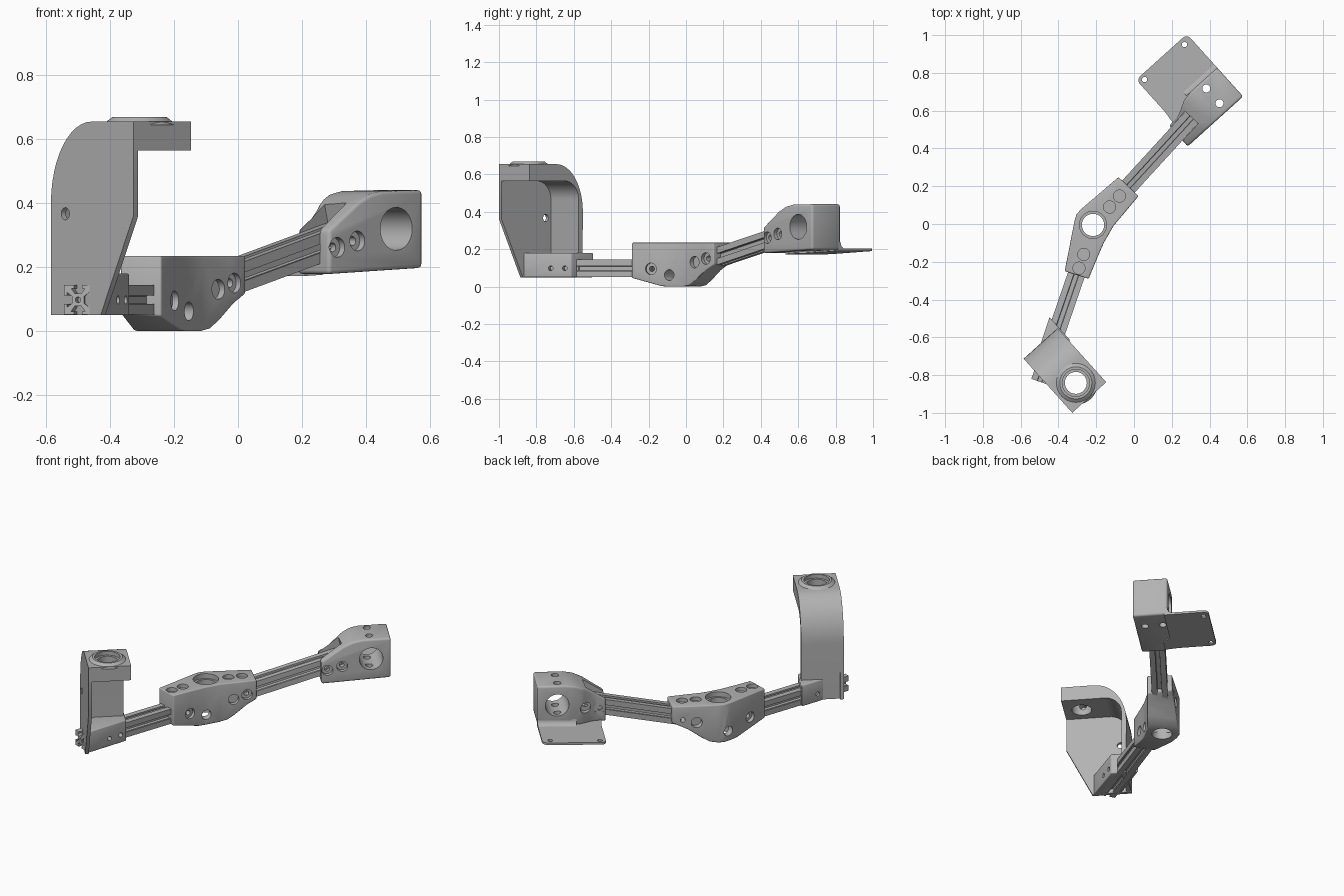
import bpy, bmesh, math
from mathutils import Vector as V

if "Cube" in bpy.data.objects:
    bpy.data.objects.remove(bpy.data.objects["Cube"])

grey = bpy.data.materials.new("grey plastic")
grey.use_nodes = True
grey.diffuse_color = (0.45, 0.45, 0.45, 1)
grey.node_tree.nodes["Principled BSDF"].inputs["Base Color"].default_value = (0.45, 0.45, 0.45, 1)
Z = V((0, 0, 1))


def finish(bm, name):
    bmesh.ops.recalc_face_normals(bm, faces=bm.faces)
    me = bpy.data.meshes.new(name)
    bm.to_mesh(me)
    bm.free()
    me.materials.append(grey)
    ob = bpy.data.objects.new(name, me)
    bpy.context.collection.objects.link(ob)
    return ob


def prism(name, pts, o, a, b, c):
    """Polygon in the plane (a, b) at o, extruded by the vector c."""
    bm = bmesh.new()
    f = bm.faces.new([bm.verts.new(o + a * p + b * q) for p, q in pts])
    top = bmesh.ops.extrude_face_region(bm, geom=[f])["geom"]
    bmesh.ops.translate(bm, vec=c, verts=[g for g in top if isinstance(g, bmesh.types.BMVert)])
    return finish(bm, name)


def rod(p, d, r, length, r2=None, name="cutter"):
    """Cylinder or cone starting at p and running along d."""
    bm = bmesh.new()
    bmesh.ops.create_cone(bm, cap_ends=True, segments=40, radius1=r,
                          radius2=r if r2 is None else r2, depth=length)
    rot = Z.rotation_difference(d).to_matrix()
    for v in bm.verts:
        v.co = rot @ (v.co + Z * length / 2) + p
    return finish(bm, name)


def volume(me):
    bm = bmesh.new()
    bm.from_mesh(me)
    size = bm.calc_volume()
    bm.free()
    return size


def bake(ob):
    """Apply the modifiers and weld stray points; keep the old mesh if the part collapsed."""
    dg = bpy.context.evaluated_depsgraph_get()
    me = bpy.data.meshes.new_from_object(ob.evaluated_get(dg))
    bm = bmesh.new()
    bm.from_mesh(me)
    bmesh.ops.remove_doubles(bm, verts=bm.verts, dist=0.0001)
    bm.to_mesh(me)
    bm.free()
    ob.modifiers.clear()
    if volume(me) > 0.2 * volume(ob.data):
        ob.data = me


def combine(ob, tools, op="DIFFERENCE"):
    """One exact boolean with all tools together."""
    group = bpy.data.collections.new("cutters")
    bpy.context.scene.collection.children.link(group)
    for t in tools:
        t.hide_render = True
        group.objects.link(t)
    m = ob.modifiers.new("cut", "BOOLEAN")
    m.operation, m.solver, m.operand_type, m.collection = op, "EXACT", "COLLECTION", group
    bake(ob)
    for t in tools:
        bpy.data.objects.remove(t)
    bpy.data.collections.remove(group)


def bevel(ob, width):
    m = ob.modifiers.new("round", "BEVEL")
    m.width, m.segments, m.limit_method, m.angle_limit = width, 3, "ANGLE", math.radians(40)
    bake(ob)


def arc(cx, cy, rx, ry, a0, a1, n=12):
    ang = [math.radians(a0 + (a1 - a0) * i / n) for i in range(n + 1)]
    return [(cx + rx * math.cos(t), cy + ry * math.sin(t)) for t in ang]


def screw(p, d, wall, r=0.031):
    """Cutters for a cross hole with a counterbore on both sides."""
    return [rod(p - d * 0.25, d, 0.014, 0.5)] + [rod(p + d * wall * s, d * s, r, 0.12) for s in (1, -1)]


# Slotted bars
def bar(name, o, side, up, run):
    h = 0.046
    half = [(h, 0.013), (h - 0.01, 0.013), (h - 0.01, 0.023), (h - 0.026, 0.011)]
    edge = [(h, -h)] + [(x, -y) for x, y in half] + half[::-1]
    pts = []
    for k in range(4):
        c, s = (1, 0, -1, 0)[k], (0, 1, 0, -1)[k]
        pts += [(x * c - y * s, x * s + y * c) for x, y in edge]
    ob = prism(name, pts, o, side, up, run)
    d = run.normalized()
    combine(ob, [rod(o - d * 0.01, d, 0.009, 0.06), rod(o + run + d * 0.01, -d, 0.009, 0.06)])


d1 = V((0.325, 0.946, 0)).normalized()
n1 = V((d1.y, -d1.x, 0))
start1 = V((-0.5, -0.835, 0.098))
bar("lower_bar", start1, n1, Z, d1 * 0.7)

flat2 = V((0.675, 0.738, 0)).normalized()
n2 = V((flat2.y, -flat2.x, 0))
d2 = (flat2 + Z * 0.25).normalized()
up2 = n2.cross(d2)
end2 = V((0.32, 0.58, 0.294))
bar("upper_bar", end2, n2, up2, d2 * -0.63)

# Middle joint: bent plan intersected with a side profile
plan = [(-0.367, -0.25), (-0.24, -0.29), (-0.197, -0.185), (-0.16, -0.1), (-0.108, -0.01),
        (-0.026, 0.088), (0.024, 0.148), (-0.082, 0.248), (-0.275, 0.083), (-0.302, 0.055), (-0.315, 0.016)]
joint = prism("middle_joint", plan, V((0, 0, -0.05)), V((1, 0, 0)), V((0, 1, 0)), Z * 0.4)
g = V((0.5, 0.866, 0))
gn = V((0.866, -0.5, 0))
hub = V((-0.217, -0.005, 0))
side = [(-0.4, 0.235), (-0.4, 0.08), (-0.28, 0.052), (-0.09, 0.003), (-0.05, 0), (0.04, 0), (0.085, 0.008),
        (0.13, 0.035), (0.2, 0.088), (0.27, 0.125), (0.4, 0.17), (0.4, 0.235)]
combine(joint, [prism("cutter", side, hub - gn * 0.4, g, Z, gn * 0.8)], "INTERSECT")
bevel(joint, 0.009)
cross = V((0.8, -0.6, 0))
tools = [rod(hub - Z * 0.1, Z, 0.059, 0.5), rod(hub + Z * 0.205, Z, 0.072, 0.1),
         rod(V((-0.14, -0.1, 0.062)) - cross * 0.4, cross, 0.029, 0.6)]
low = V((-0.303, -0.268, 0.095))
high = V((-0.026, 0.203, 0.166))
for s in (-0.062, -0.14):
    tools += screw(high + (flat2 + Z * 0.25) * s, n2, 0.056)
tools += screw(low + d1 * 0.11, n1, 0.056)
tools.append(rod(low + d1 * 0.036 - n1 * 0.2, n1, 0.014, 0.4))
for p in (low + d1 * 0.036, low + d1 * 0.113, high - flat2 * 0.075, high - flat2 * 0.153):
    tools.append(rod(V((p.x, p.y, 0.212)), Z, 0.032, 0.1))
combine(joint, tools)

# Shared directions of both end brackets
u = V((0.743, 0.669, 0)).normalized()
v = V((-u.y, u.x, 0))

# End bracket: solid head that tapers to a sleeve
O = V((0.578, 0.675, 0))
tilt = u + Z * 0.05


def at(a, b, z):
    return O + u * a + v * b + Z * z


head = prism("end_bracket", [(-0.395, 0), (0, 0), (0, 0.205), (-0.19, 0.205), (-0.25, 0.193),
                             (-0.3, 0.165), (-0.34, 0.148), (-0.395, 0.148)], O, u, v, Z * 0.6)
prof = [(-0.5, 0.173), (0.1, 0.203), (0.1, 0.443), (-0.165, 0.438), (-0.22, 0.427),
        (-0.275, 0.4), (-0.5, 0.242)]
combine(head, [prism("cutter", prof, O - v * 0.1, u, Z, v * 0.5)], "INTERSECT")
bevel(head, 0.012)
tools = [prism("cutter", [(-0.047, -0.047), (0.047, -0.047), (0.047, 0.2), (-0.047, 0.2)],
               end2 + d2 * 0.004, n2, up2, d2 * -0.4),
         rod(at(-0.112, -0.1, 0.32), v, 0.067, 0.5)]
for b in (0.057, 0.162):
    tools.append(rod(at(-0.117, b, 0.1), Z, 0.021, 0.5))
for a, z in ((-0.36, 0.262), (-0.276, 0.282)):
    tools += screw(at(a, 0.085, z), v, 0.062)
combine(head, tools)

# Mounting plate with rounded outer corners and a fillet to the head
r = 0.03
flange = [(0, 0.185), *arc(-r, 0.445 - r, r, r, 0, 90, 6), *arc(-0.362 + r, 0.445 - r, r, r, 90, 180, 6),
          (-0.362, 0.22), (-0.37, 0.14), (-0.3, 0.14), (-0.25, 0.185)]
plate = prism("mounting_plate", flange, O + Z * 0.191, tilt, v, Z * 0.013)
combine(plate, [rod(at(a, b, 0.1), Z, 0.014, 0.2) for a, b in ((-0.047, 0.412), (-0.328, 0.416))])
fillet = [(0.19, 0.198), (0.19, 0.24), *arc(0.24, 0.238, 0.036, 0.036, 180, 270, 6), (0.24, 0.198)]
prism("plate_fillet", fillet, O, v, Z, tilt * -0.22)

# Tall bracket: curved sheet that bends into a thick top
W = V((-0.583, -0.712, 0))
w = -v
reach = 0.385
bend = arc(0.19, 0.40, 0.19, 0.255, 180, 90)
sheet = prism("curved_sheet", [(0.003, 0.054)] + bend + [(reach, 0.655), (reach, 0.565)]
              + arc(0.13, 0.465, 0.1, 0.1, 90, 180) + [(0.03, 0.054)], W, w, Z, u * 0.24)
eye = W + u * 0.118 + w * 0.28
combine(sheet, [rod(eye + Z * 0.645, Z, 0.116, 0.024, 0.085)], "UNION")
combine(sheet, [rod(eye + Z * 0.4, Z, 0.058, 0.4), rod(eye + Z * 0.645, Z, 0.072, 0.1),
                rod(W + w * 0.28 + Z * 0.62 - u * 0.1, u, 0.02, 0.18),
                rod(W + w * 0.067 + Z * 0.367 - u * 0.1, u, 0.02, 0.13)])

# Side plate that stiffens the curved sheet
web = prism("side_plate", [(0, 0.05), (0.232, 0.05), (reach, 0.36), (reach, 0.655)] + bend[::-1],
            W - u * 0.002, w, Z, u * 0.02)
combine(web, [rod(W + w * a + Z * z - u * 0.1, u, 0.019, 0.2)
              for a, z in ((0.28, 0.62), (0.067, 0.367), (0.344, 0.367))])

# Sleeve that holds the lower bar, open underneath
sleeve = prism("bar_sleeve", [(0.002, 0.067), (0.002, 0.232), (0.247, 0.09), (0.247, -0.072)],
               W + Z * 0.05, u, w, Z * 0.13)
bevel(sleeve, 0.006)
tools = [prism("cutter", [(-0.047, -0.1), (0.047, -0.1), (0.047, 0.047), (-0.047, 0.047)],
               start1 - d1 * 0.2, n1, Z, d1 * 0.8)]
for s in (0.146, 0.225):
    tools.append(rod(start1 + d1 * s - n1 * 0.15, n1, 0.013, 0.3))
combine(sleeve, tools)

# Smooth shading with sharp edges kept
for ob in bpy.context.collection.objects:
    if ob.type == "MESH" and grey.name in ob.data.materials:
        bpy.ops.object.select_all(action="DESELECT")
        ob.select_set(True)
        bpy.context.view_layer.objects.active = ob
        bpy.ops.object.shade_smooth_by_angle(angle=math.radians(32))
